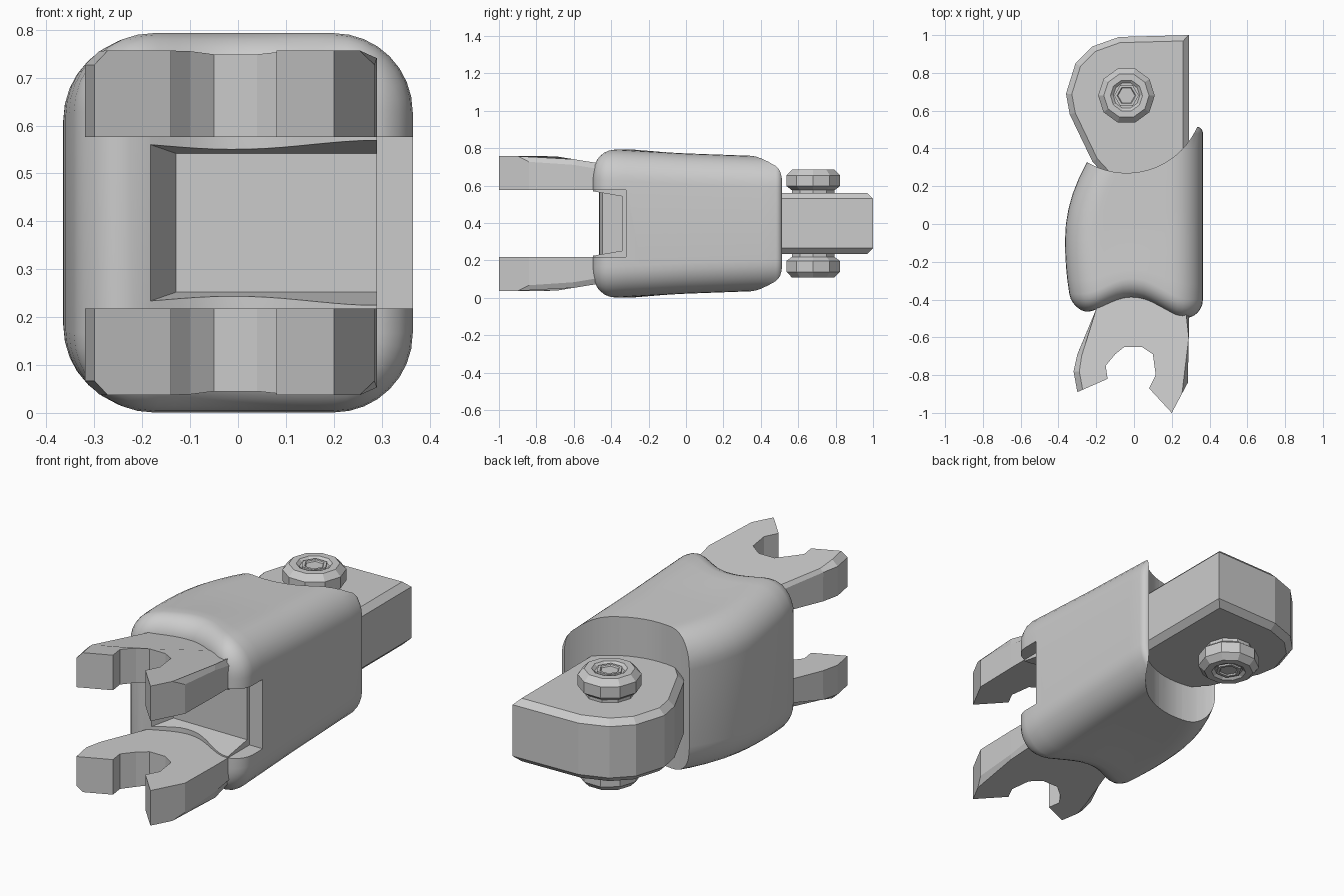
import bpy, bmesh, math
from mathutils import Vector

if "Cube" in bpy.data.objects:
    bpy.data.objects.remove(bpy.data.objects["Cube"])

MID = 0.397  # height of the horizontal symmetry plane


def make(name, bm):
    bmesh.ops.recalc_face_normals(bm, faces=bm.faces)
    me = bpy.data.meshes.new(name)
    bm.to_mesh(me)
    bm.free()
    ob = bpy.data.objects.new(name, me)
    bpy.context.collection.objects.link(ob)
    return ob


def skin(bm, rings, cap=True):
    """Bridge closed rings of points; optionally close both ends."""
    vs = [[bm.verts.new(p) for p in r] for r in rings]
    n = len(vs[0])
    for a, b in zip(vs, vs[1:]):
        for i in range(n):
            j = (i + 1) % n
            bm.faces.new((a[i], a[j], b[j], b[i]))
    if cap:
        bm.faces.new(vs[0])
        bm.faces.new(vs[-1])
    return vs


def activate(ob):
    bpy.ops.object.select_all(action='DESELECT')
    ob.select_set(True)
    bpy.context.view_layer.objects.active = ob


def cut(ob, cutter):
    m = ob.modifiers.new("cut", 'BOOLEAN')
    m.operation = 'DIFFERENCE'
    m.solver = 'EXACT'
    m.object = cutter
    activate(ob)
    bpy.ops.object.modifier_apply(modifier=m.name)
    bpy.data.objects.remove(cutter)


def interp(table, t):
    for (a, u), (b, v) in zip(table, table[1:]):
        if t <= b:
            return u + (v - u) * max(0, (t - a) / (b - a))
    return table[-1][1]


# ---- body: rounded-rectangle loft along y with a scooped front lip
def left_edge(y):
    return -0.365 + 0.70 * max(0, y + 0.08) ** 2 + 0.25 * max(0, -0.1 - y) ** 2


def scoop(x):
    f = 0.055 * (1 + math.cos(math.pi * x / 0.3)) if abs(x) < 0.3 else 0
    return f + 0.03 * min(1, max(0, -x / 0.3))


def section(s, inset):
    xl, xr = left_edge(s) + inset, 0.365 - inset
    half = interp([(-0.4, 0.396), (0, 0.375), (0.515, 0.356)], s) - inset
    r = max(0.165 - inset, 0.05)
    arc = [math.radians(90 * i / 8) for i in range(9)]
    top = [(xl + r - r * math.cos(a), half - r + r * math.sin(a)) for a in arc]
    top += [(xl + r + (xr - xl - 2 * r) * i / 10, half) for i in range(1, 10)]
    top += [(xr - r + r * math.sin(a), half - r + r * math.cos(a)) for a in arc]
    k = min(1, max(0, (-0.1 - s) / 0.3))
    pts = [Vector((x, s + k * scoop(x), MID + z)) for x, z in top]
    return pts + [Vector((p.x, p.y, 2 * MID - p.z)) for p in reversed(pts)]


R, B = 0.1, 0.035
steps = [math.radians(15 * i) for i in range(7)]
rings = [section(-0.5 + R * (1 - math.cos(a)), R * (1 - math.sin(a))) for a in steps]
rings += [section(-0.32 + 0.08 * i, 0) for i in range(10)]
rings += [section(0.515 - B * (1 - math.sin(a)), B * (1 - math.cos(a))) for a in steps]
bm = bmesh.new()
vs = skin(bm, rings, cap=False)
for ring in (vs[0], vs[-1]):
    n = len(ring)
    for i in range(n // 2 - 1):
        bm.faces.new((ring[i], ring[i + 1], ring[n - 2 - i], ring[n - 1 - i]))
body = make("body", bm)

# round clearance at the back for the joint
bm = bmesh.new()
skin(bm, [[(-0.04 + 0.41 * math.cos(math.tau * i / 64),
            0.68 + 0.41 * math.sin(math.tau * i / 64), z) for i in range(64)]
          for z in (-0.2, 1.0)])
cut(body, make("joint_cutter", bm))


# front slot, open to the right, with a tapered pocket inside
def frustum(name, *ends):
    b = bmesh.new()
    skin(b, [[(x0, y, MID - h), (x1, y, MID - h), (x1, y, MID + h), (x0, y, MID + h)]
             for y, x0, x1, h in ends])
    return make(name, b)


cut(body, frustum("slot_cutter", (-0.9, 0.29, 0.6, 0.179), (-0.32, 0.29, 0.6, 0.179)))
cut(body, frustum("pocket_cutter", (-0.6, -0.26, 0.30, 0.19), (-0.34, -0.13, 0.30, 0.145)))
activate(body)
bpy.ops.object.shade_smooth_by_angle(angle=math.radians(30))

# ---- two hooked fork prongs, mirrored about the middle height
hook = [(-0.16, -0.33), (-0.2, -0.45), (-0.3, -0.69), (-0.32, -0.78), (-0.30, -0.89),
        (-0.14, -0.82), (-0.15, -0.75), (-0.1, -0.69), (-0.05, -0.65), (0.04, -0.65),
        (0.1, -0.69), (0.115, -0.80), (0.08, -0.87), (0.2, -1.0), (0.285, -0.84),
        (0.29, -0.6), (0.29, -0.33)]
for name, side in (("upper_prong", 1), ("lower_prong", -1)):
    bm = bmesh.new()
    inner = [(x, y, MID + side * 0.179) for x, y in hook]
    outer = [(x, y, MID + side * interp([(-0.7, 0.36), (-0.33, 0.30)], y)) for x, y in hook]
    vs = skin(bm, [inner, outer])
    rim = [e for e in bm.edges if all(v in vs[1] for v in e.verts)
           and (all(v.co.x < -0.15 for v in e.verts) or all(v.co.x > 0.28 for v in e.verts))
           and abs(e.verts[0].co.x - e.verts[1].co.x) < 0.13]
    bmesh.ops.bevel(bm, geom=rim, offset=0.03, segments=1, affect='EDGES')
    make(name, bm)

# ---- faceted tongue at the back
outline = [(0.29, 1.0), (-0.08, 0.99), (-0.22, 0.94), (-0.31, 0.85), (-0.36, 0.69),
           (-0.34, 0.58), (-0.22, 0.33), (-0.1, 0.2), (0.29, 0.2)]
bm = bmesh.new()
skin(bm, [[(x, y, z) for x, y in outline] for z in (0.235, 0.56)])
edges = [e for e in bm.edges if abs(e.verts[0].co.z - e.verts[1].co.z) < 0.01]
bmesh.ops.bevel(bm, geom=edges, offset=0.03, segments=1, affect='EDGES')
make("tongue", bm)

# ---- pin heads with a shallow hexagonal socket
profile = [(0.12, 0.1), (0.12, 0.178), (0.15, 0.20), (0.15, 0.258), (0.12, 0.288),
           (0.085, 0.288), (0.07, 0.275)]
for name, side in (("upper_pin_head", 1), ("lower_pin_head", -1)):
    for part, n, prof in ((name, 10, profile),
                          (name + "_socket", 6, [(0.065, 0.25), (0.065, 0.284), (0.05, 0.284), (0.045, 0.277)])):
        bm = bmesh.new()
        skin(bm, [[(-0.04 + r * math.cos(math.tau * i / n),
                    0.68 + r * math.sin(math.tau * i / n), MID + side * z)
                   for i in range(n)] for r, z in prof])
        make(part, bm)
